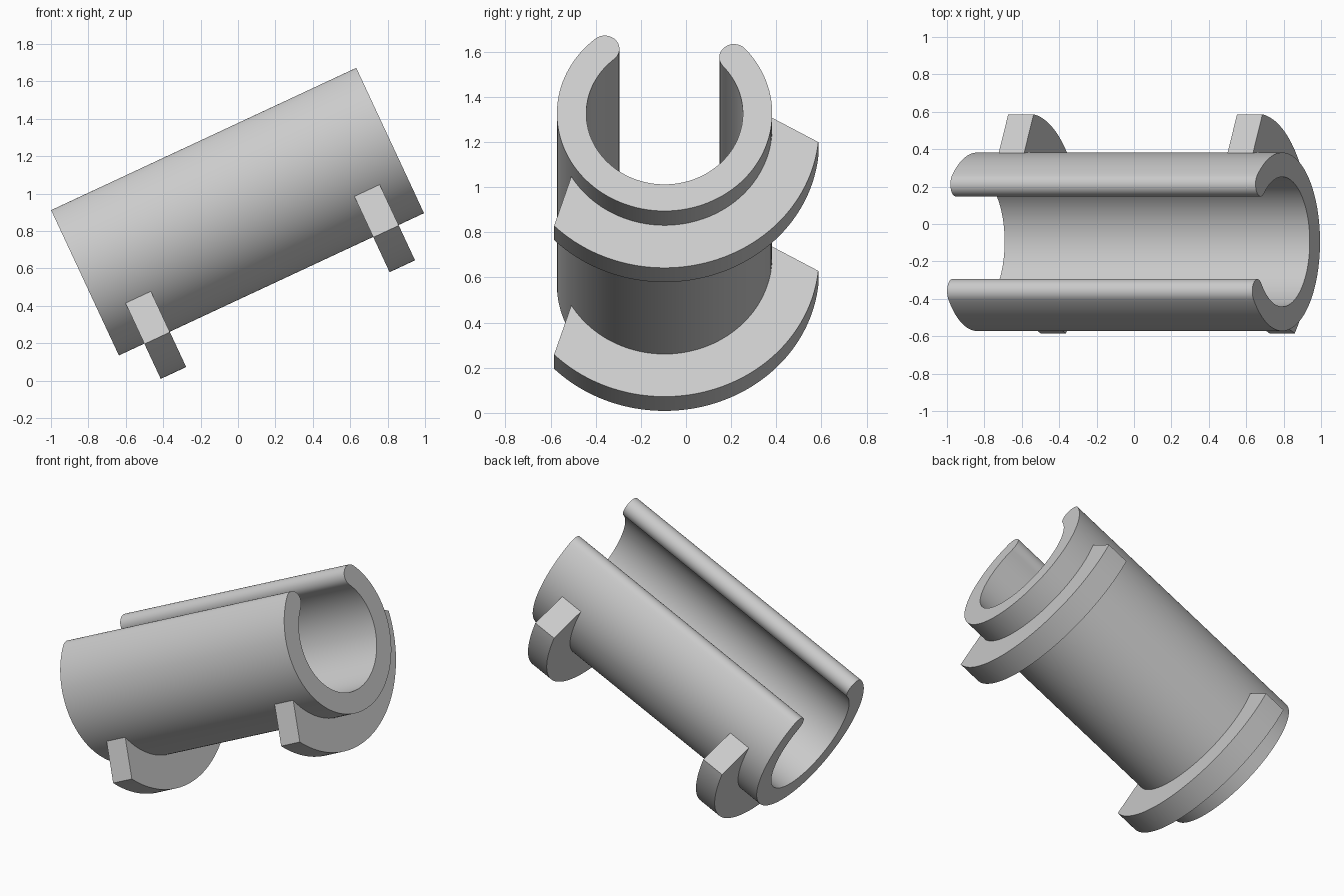
import bpy, bmesh
from math import radians, cos, sin
from mathutils import Matrix, Vector

cube = bpy.data.objects.get("Cube")
if cube:
    bpy.data.objects.remove(cube)

grey = bpy.data.materials.new("light grey")
grey.use_nodes = True
colour = (0.6, 0.6, 0.6, 1)
grey.diffuse_color = colour
grey.node_tree.nodes["Principled BSDF"].inputs["Base Color"].default_value = colour

# Tilted frame: local x runs along the tube, origin at its upper end
FRAME = Matrix.Translation((0.793, -0.095, 1.327)) @ Matrix.Rotation(radians(-25), 4, 'Y')
OUTER, INNER, RIM, LENGTH = 0.477, 0.347, 0.685, 1.8


def arc(radius, start, end, steps, centre=(0, 0)):
    """Points of a circular arc, angles in degrees."""
    angles = [radians(start + (end - start) * i / steps) for i in range(steps + 1)]
    return [(centre[0] + radius * cos(a), centre[1] + radius * sin(a)) for a in angles]


def extrude(name, profile, x0, x1):
    """Prism of a closed cross-section along the tube axis."""
    bm = bmesh.new()
    face = bm.faces.new([bm.verts.new((x0, y, z)) for y, z in profile])
    bmesh.ops.remove_doubles(bm, verts=bm.verts, dist=0.0001)
    moved = bmesh.ops.extrude_face_region(bm, geom=bm.faces[:], use_keep_orig=True)
    verts = [v for v in moved["geom"] if isinstance(v, bmesh.types.BMVert)]
    bmesh.ops.translate(bm, verts=verts, vec=Vector((x1 - x0, 0, 0)))
    bmesh.ops.recalc_face_normals(bm, faces=bm.faces)
    mesh = bpy.data.meshes.new(name)
    bm.to_mesh(mesh)
    bm.free()
    mesh.materials.append(grey)
    obj = bpy.data.objects.new(name, mesh)
    obj.matrix_world = FRAME
    bpy.context.collection.objects.link(obj)
    bpy.ops.object.select_all(action='DESELECT')
    obj.select_set(True)
    bpy.context.view_layer.objects.active = obj
    bpy.ops.object.shade_smooth_by_angle(angle=radians(30))
    return obj


# Open tube with rounded lips
start, end = 130, 401.7
middle, lip = (OUTER + INNER) / 2, (OUTER - INNER) / 2
start_centre = arc(middle, start, start, 1)[0]
end_centre = arc(middle, end, end, 1)[0]
tube = (arc(OUTER, start, end, 96)
        + arc(lip, end, end + 180, 16, end_centre)[1:]
        + arc(INNER, end, start, 96)[1:]
        + arc(lip, start + 180, start + 360, 16, start_centre)[1:-1])
extrude("open_tube", tube, -LENGTH, 0)

# Two curved feet, their inner edge sunk into the tube wall
foot = arc(RIM, -135.6, -5.9, 64) + arc(0.44, 9.6, -154.6, 64)
for name, x in (("lower_foot", -1.65), ("upper_foot", -0.3)):
    extrude(name, foot, x, x + 0.15)
